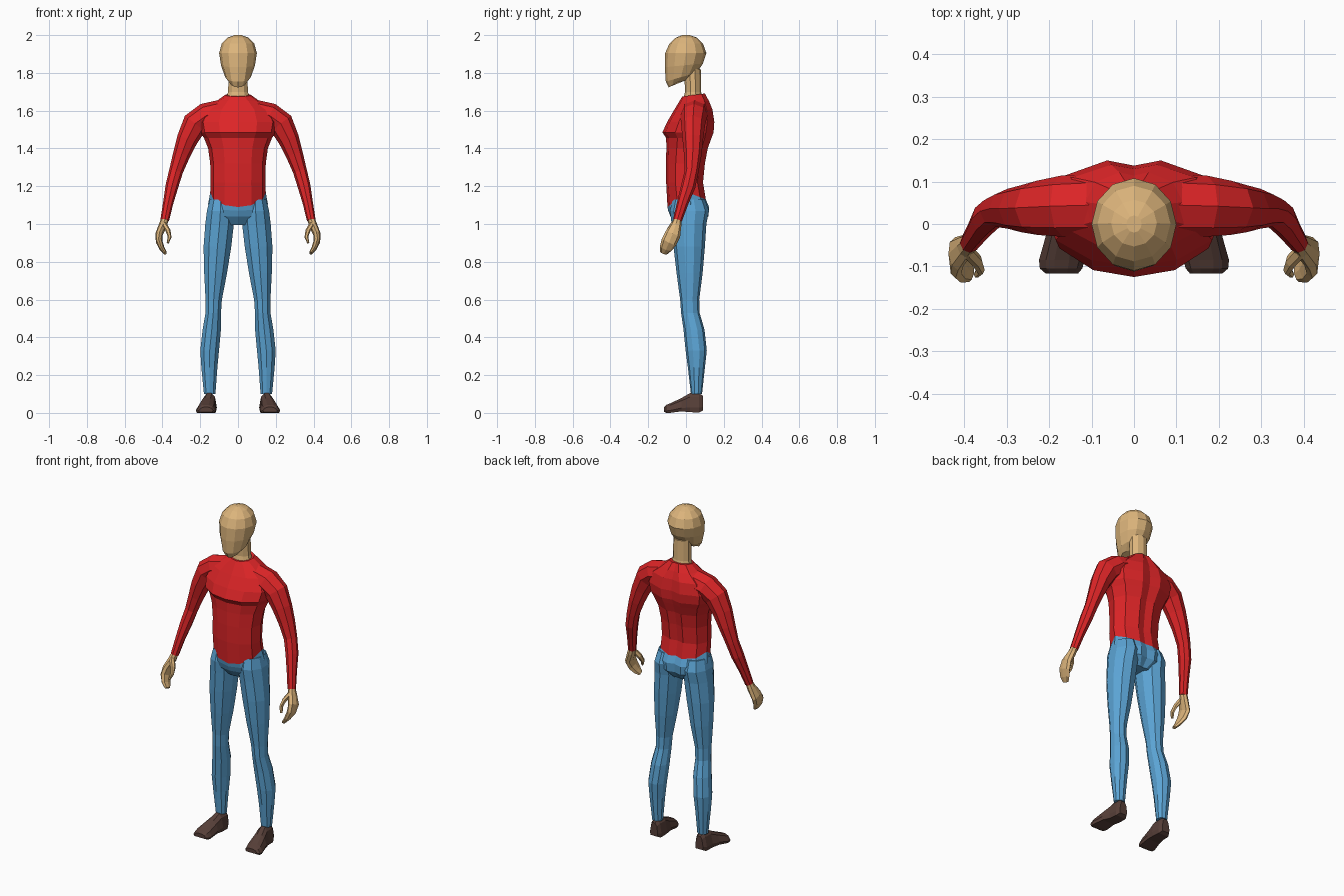
import bpy, bmesh, math
from mathutils import Vector


def material(name, rgb):
    m = bpy.data.materials.new(name)
    m.diffuse_color = (*rgb, 1)
    return m


RED = material("red_cloth", (0.72, 0.018, 0.02))
BLUE = material("blue_cloth", (0.105, 0.37, 0.66))
SKIN = material("skin", (0.72, 0.46, 0.2))
BROWN = material("brown_leather", (0.095, 0.05, 0.04))

# Unit cross-sections, counter-clockwise seen from above
half = [(0, -1), (.48, -.88), (.88, -.5), (1, .1), (.8, .7), (.3, 1), (0, .9)]
BODY = half + [(-x, y) for x, y in half[-2:0:-1]]


def ngon(n):
    return [(math.sin(math.tau * i / n), -math.cos(math.tau * i / n)) for i in range(n)]


def loft(name, rings, mat, mirror=False):
    """Skin a list of equal point rings and cap both ends."""
    bm = bmesh.new()
    loops = [[bm.verts.new(p) for p in r] for r in rings]
    n = len(loops[0])
    for a, b in zip(loops, loops[1:]):
        for i in range(n):
            j = (i + 1) % n
            bm.faces.new((a[i], a[j], b[j], b[i]))
    bm.faces.new(loops[0])
    bm.faces.new(loops[-1])
    bmesh.ops.recalc_face_normals(bm, faces=bm.faces)
    me = bpy.data.meshes.new(name)
    bm.to_mesh(me)
    bm.free()
    me.materials.append(mat)
    ob = bpy.data.objects.new(name, me)
    bpy.context.collection.objects.link(ob)
    if mirror:
        ob.modifiers.new("mirror", 'MIRROR')
    return ob


def level(shape, z, x0, x1, y0, y1, front=0, back=0):
    """Horizontal ring; front / back shift z towards those sides."""
    cx, cy, rx, ry = (x0 + x1) / 2, (y0 + y1) / 2, (x1 - x0) / 2, (y1 - y0) / 2
    return [(cx + u * rx, cy + v * ry, z + (front * -v if v < 0 else back * v))
            for u, v in shape]


def tube(name, path, mat, n=8):
    """Limb through (x, y, z, depth radius, thickness radius), mirrored."""
    pts = [Vector(p[:3]) for p in path]
    rings = []
    for i, p in enumerate(path):
        t = (pts[min(i + 1, len(pts) - 1)] - pts[max(i - 1, 0)]).normalized()
        u = (Vector((0, 1, 0)) - t * t.y).normalized()
        w = t.cross(u)
        rings.append([pts[i] + u * p[3] * a + w * p[4] * b for a, b in ngon(n)])
    return loft(name, rings, mat, True)


# Head and neck
loft("head", [level(ngon(12), z, -w, w, f, b, df, db) for z, w, f, b, df, db in [
    (1.75, .042, -.092, .0, -.027, .01),
    (1.778, .068, -.107, .055, -.025, .02),
    (1.84, .09, -.112, .09, -.01, .01),
    (1.905, .1, -.11, .108, 0, 0),
    (1.955, .086, -.088, .09, 0, 0),
    (1.987, .054, -.053, .057, 0, 0),
    (2.0, .018, -.02, .02, 0, 0)]], SKIN)
loft("neck", [level(ngon(10), z, -w, w, f, b, 0, 0) for z, w, f, b in [
    (1.64, .072, -.02, .095), (1.70, .055, -.005, .08), (1.82, .052, -.01, .078)]], SKIN)

# Sweater body, from hem to collar
hem = level(BODY, 1.17, -.147, .147, -.098, .105, -.08, -.04)
loft("sweater_body", [hem] + [level(BODY, z, -w, w, f, b, df, db) for z, w, f, b, df, db in [
    (1.22, .146, -.105, .09, 0, 0),
    (1.32, .147, -.106, .1, 0, 0),
    (1.40, .158, -.104, .115, 0, 0),
    (1.455, .18, -.105, .135, 0, 0),
    (1.485, .2, -.125, .146, 0, 0),
    (1.54, .21, -.1, .15, 0, 0),
    (1.605, .18, -.062, .14, 0, 0),
    (1.65, .115, -.035, .122, 0, 0),
    (1.683, .068, -.02, .1, -.008, .008)]], RED)

# Sleeves
tube("sleeve", [
    (.07, .045, 1.60, .075, .062),
    (.17, .042, 1.573, .072, .068),
    (.228, .038, 1.53, .064, .068),
    (.268, .036, 1.45, .055, .056),
    (.298, .036, 1.37, .047, .046),
    (.328, .03, 1.28, .037, .037),
    (.35, .012, 1.20, .038, .034),
    (.37, -.018, 1.11, .03, .027),
    (.388, -.045, 1.02, .024, .023)], RED)

# Hands: palm with curled fingers, and thumb
tube("hand", [
    (.386, -.043, 1.03, .02, .02),
    (.397, -.052, .995, .028, .022),
    (.418, -.07, .945, .042, .02),
    (.417, -.09, .905, .042, .018),
    (.402, -.107, .87, .034, .014),
    (.385, -.118, .846, .02, .009)], SKIN)
tube("thumb", [
    (.392, -.065, 1.0, .016, .014),
    (.37, -.088, .965, .017, .013),
    (.362, -.108, .93, .013, .01),
    (.372, -.12, .9, .008, .006)], SKIN, 6)

# Trousers: pelvis shares the hem ring, legs rise into it
loft("trouser_pelvis", [hem] + [level(BODY, z, -w, w, f, b, df, db) for z, w, f, b, df, db in [
    (1.11, .158, -.094, .122, -.04, -.02),
    (1.05, .15, -.082, .118, -.01, -.01),
    (.995, .075, -.045, .08, 0, 0)]], BLUE)
loft("trouser_leg", [level(ngon(10), z, *r) for z, *r in [
    (1.13, .03, .152, -.07, .1),
    (1.07, .018, .168, -.085, .122),
    (1.0, .018, .177, -.076, .108),
    (.88, .032, .186, -.066, .1),
    (.74, .055, .182, -.05, .088),
    (.60, .083, .174, -.031, .07),
    (.53, .088, .174, -.026, .072),
    (.44, .088, .19, -.013, .098),
    (.33, .098, .202, -.002, .11),
    (.24, .107, .196, .01, .1),
    (.10, .118, .182, .026, .085)]], BLUE, True)


# Shoes: rounded sections from heel to toe
def shoe_section(y, x0, x1, z0, z1):
    w, h = x1 - x0, z1 - z0
    return [(x0 + u * w, y, z0 + v * h) for u, v in
            [(.06, 0), (.94, 0), (1, .25), (.85, .8), (.66, 1), (.34, 1), (.12, .8), (0, .25)]]


loft("shoe", [shoe_section(*s) for s in [
    (.09, .125, .176, .012, .09),
    (.07, .114, .188, .002, .104),
    (.02, .112, .192, .004, .104),
    (-.025, .115, .207, .008, .078),
    (-.085, .116, .224, 0, .05),
    (-.105, .122, .222, 0, .042),
    (-.117, .132, .208, .006, .03)]], BROWN, True)
